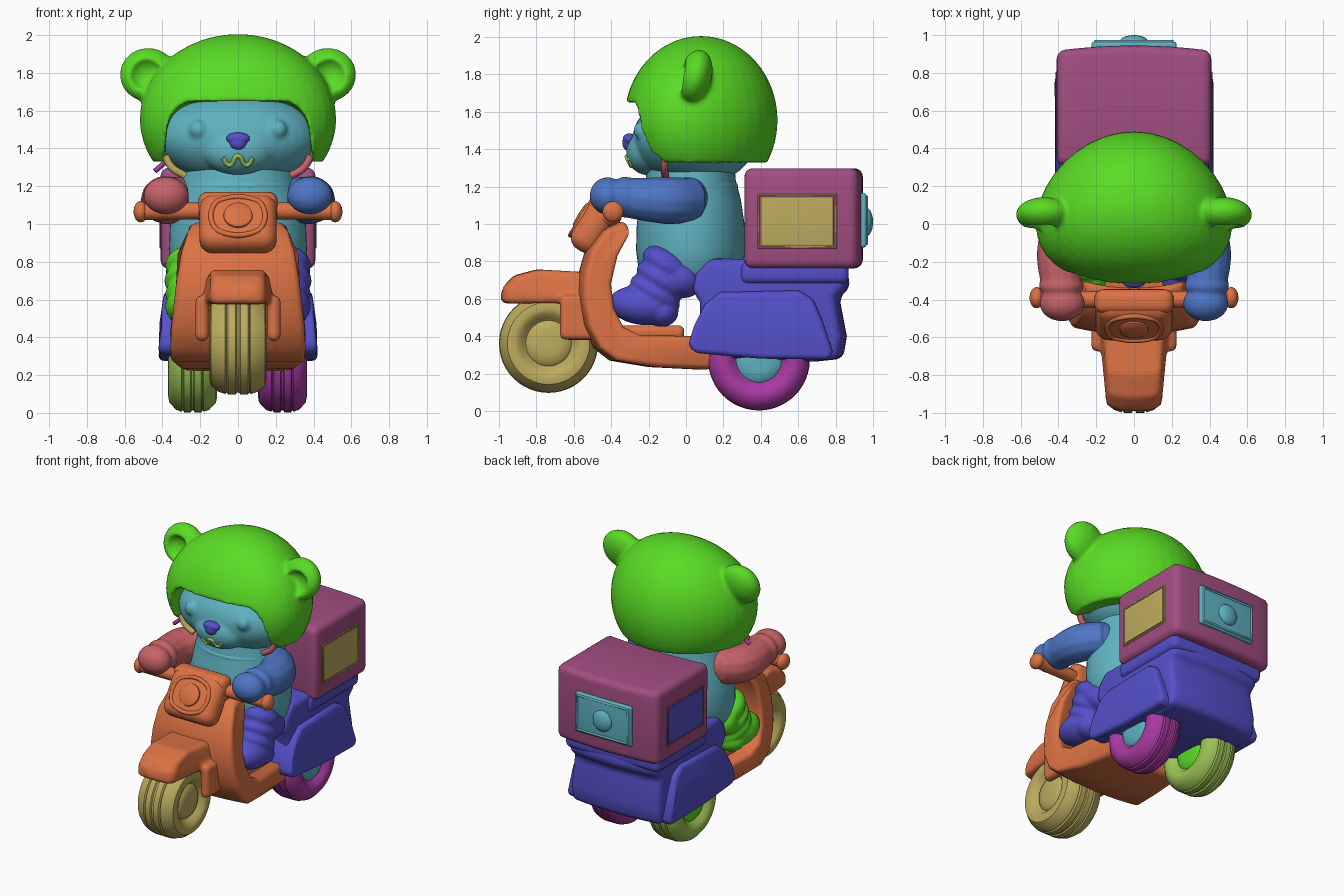
import bpy, bmesh
from math import cos, sin, tau, radians, sqrt
from mathutils import Matrix, Vector

if "Cube" in bpy.data.objects:
    bpy.data.objects.remove(bpy.data.objects["Cube"])


def colour(name, r, g, b):
    m = bpy.data.materials.new(name)
    m.use_nodes = True
    rgba = [(c / 255 / 12.92 if c < 11 else ((c / 255 + .055) / 1.055) ** 2.4) for c in (r, g, b)] + [1]
    m.diffuse_color = rgba
    m.node_tree.nodes["Principled BSDF"].inputs["Base Color"].default_value = rgba
    return m


ORANGE = colour("orange", 220, 114, 68)
TEAL = colour("teal", 95, 178, 193)
GREEN = colour("bright_green", 90, 220, 36)
INDIGO = colour("indigo", 84, 80, 202)
MAUVE = colour("mauve", 162, 78, 130)
KHAKI = colour("khaki", 188, 172, 94)
BLUE = colour("blue", 78, 118, 198)
ROSE = colour("rose", 200, 99, 104)
MAGENTA = colour("magenta", 168, 58, 162)
LIME = colour("lime", 154, 194, 84)


def activate(o):
    bpy.ops.object.select_all(action='DESELECT')
    o.select_set(True)
    bpy.context.view_layer.objects.active = o


def modify(o, kind, **settings):
    activate(o)
    mod = o.modifiers.new(kind, kind)
    for k, v in settings.items():
        setattr(mod, k, v)
    bpy.ops.object.modifier_apply(modifier=mod.name)


def finish(o, name, mat, angle=40):
    o.name = o.data.name = name
    o.data.materials.clear()
    o.data.materials.append(mat)
    activate(o)
    bpy.ops.object.shade_smooth_by_angle(angle=radians(angle))
    return o


def from_bmesh(bm, name):
    bmesh.ops.recalc_face_normals(bm, faces=bm.faces)
    me = bpy.data.meshes.new(name)
    bm.to_mesh(me)
    bm.free()
    o = bpy.data.objects.new(name, me)
    bpy.context.collection.objects.link(o)
    return o


def ball(name, c, r, mat, tilt=0, sweep=0):
    """Ellipsoid; sweep pulls its left and right ends forward."""
    bm = bmesh.new()
    mx = Matrix.Translation(c) @ Matrix.Rotation(radians(tilt), 4, 'X') @ Matrix.Diagonal((*r, 1))
    bmesh.ops.create_uvsphere(bm, u_segments=40, v_segments=24, radius=1, matrix=mx)
    for v in bm.verts:
        v.co.y -= sweep * ((v.co.x - c[0]) / r[0]) ** 2
    return finish(from_bmesh(bm, name), name, mat)


def box(name, c, size, bevel, mat, tilt=0):
    bm = bmesh.new()
    bmesh.ops.create_cube(bm, size=1, matrix=Matrix.Diagonal((*size, 1)))
    o = from_bmesh(bm, name)
    modify(o, 'BEVEL', width=bevel, segments=5)
    o.data.transform(Matrix.Translation(c) @ Matrix.Rotation(radians(tilt), 4, 'X'))
    return finish(o, name, mat, 60)


def prism(name, side, width, bevel, mat, bow=0, steps=8):
    """Side outline (y, z) swept across x; width(y, z) is the half width."""
    bm = bmesh.new()
    rings = []
    for i in range(steps + 1):
        t = 2 * i / steps - 1
        rings.append([bm.verts.new((t * width(y, z), y + bow * t * t, z)) for y, z in side])
    for a, b in zip(rings, rings[1:]):
        for k in range(len(side)):
            j = (k + 1) % len(side)
            bm.faces.new((a[k], a[j], b[j], b[k]))
    bm.faces.new(rings[0])
    bm.faces.new(rings[-1])
    o = from_bmesh(bm, name)
    modify(o, 'BEVEL', width=bevel, segments=4, limit_method='ANGLE', angle_limit=radians(38))
    return finish(o, name, mat, 50)


def lathe(name, pts, mx, mat, seg=48):
    """Profile (radius, height) turned around z, then placed by a matrix."""
    bm = bmesh.new()
    rings = [[bm.verts.new((r * cos(tau * i / seg), r * sin(tau * i / seg), h)) for i in range(seg)] for r, h in pts]
    for a, b in zip(rings, rings[1:]):
        for i in range(seg):
            bm.faces.new((a[i], a[i - 1], b[i - 1], b[i]))
    bmesh.ops.remove_doubles(bm, verts=bm.verts, dist=1e-5)
    bmesh.ops.transform(bm, matrix=mx, verts=bm.verts)
    return finish(from_bmesh(bm, name), name, mat)


def tube(name, pts, radii, mat, cyclic=False):
    cu = bpy.data.curves.new(name, 'CURVE')
    cu.dimensions, cu.bevel_depth, cu.bevel_resolution, cu.use_fill_caps = '3D', 1, 4, True
    sp = cu.splines.new('BEZIER')
    sp.bezier_points.add(len(pts) - 1)
    sp.use_cyclic_u = cyclic
    for i, (p, co) in enumerate(zip(sp.bezier_points, pts)):
        p.co, p.radius = co, radii[i] if isinstance(radii, tuple) else radii
        p.handle_left_type = p.handle_right_type = 'VECTOR' if cyclic and len(pts) == 4 else 'AUTO'
    o = bpy.data.objects.new(name, cu)
    bpy.context.collection.objects.link(o)
    activate(o)
    bpy.ops.object.convert(target='MESH')
    return finish(bpy.context.object, name, mat)


def cut(o, cutter):
    modify(o, 'BOOLEAN', object=cutter, operation='DIFFERENCE', solver='EXACT')
    bpy.data.objects.remove(cutter)


def fuse(name, parts, mat, voxel=.016, smooth=4):
    activate(parts[0])
    for p in parts:
        p.select_set(True)
    bpy.ops.object.join()
    o = parts[0]
    modify(o, 'REMESH', mode='VOXEL', voxel_size=voxel)
    modify(o, 'SMOOTH', factor=.5, iterations=smooth)
    return finish(o, name, mat, 80)


# Helmet with two hollow round ears and an arched face opening
shell = ball("shell", (0, .08, 1.555), (.52, .41, .45), GREEN, 0, .08)
opening = box("opening", (0, -.3, 1.34), (.75, .6, .62), .13, GREEN)
for v in opening.data.vertices:
    v.co.x *= 1 + .35 * (1.5 - v.co.z)
cut(shell, opening)
cut(shell, box("rim_cut", (0, 0, .83), (2, 2, 1), .01, GREEN))
parts = [shell]
for s in (-1, 1):
    ear = ball("ear", (s * .475, .05, 1.79), (.15, .088, .145), GREEN, -14)
    cut(ear, ball("hollow", (s * .485, -.04, 1.79), (.09, .07, .09), GREEN, -14))
    parts.append(ear)
fuse("helmet", parts, GREEN, .014, 3)

# Bear head and body
parts = [ball("head", (0, .045, 1.455), (.42, .33, .25), TEAL, 0, .06),
         ball("muzzle", (0, -.2, 1.385), (.19, .12, .125), TEAL)]
parts += [ball("eye", (s * .21, -.235, 1.5), (.05, .045, .05), TEAL) for s in (-1, 1)]
fuse("head", parts, TEAL, .013, 3)
lathe("body", [(0, .68), (.3, .69), (.345, .74), (.365, .86), (.36, 1.0), (.335, 1.13), (.3, 1.24), (.29, 1.36), (0, 1.4)],
      Matrix.Translation((0, .025, 0)) @ Matrix.Diagonal((1, .8, 1, 1)), TEAL)
tube("neck_roll", [(.28 * cos(tau * i / 12), .025 + .225 * sin(tau * i / 12), 1.2) for i in range(12)], .028, TEAL, True)
fuse("nose", [ball("bridge", (0, -.303, 1.453), (.064, .036, .032), INDIGO),
              ball("tip", (0, -.307, 1.43), (.045, .033, .04), INDIGO)], INDIGO, .006, 4)
tube("mouth", [(x, -.2 - .118 * sqrt(1 - (x / .19) ** 2 - ((z - 1.385) / .125) ** 2), z)
               for x, z in ((-.08, 1.35), (-.045, 1.312), (0, 1.36), (.045, 1.312), (.08, 1.35))], .013, LIME)

# Chin straps, arms and legs
for s, side, arm, leg, strap in ((1, "left", BLUE, INDIGO, ROSE), (-1, "right", ROSE, GREEN, KHAKI)):
    tube(side + "_strap", [(s * .385, -.11, 1.36), (s * .35, -.115, 1.3), (s * .28, -.11, 1.255)], .02, strap)
    parts = [tube("sleeve", [(s * .28, .04, 1.13), (s * .38, -.1, 1.125), (s * .385, -.36, 1.145)], (.12, .128, .105), arm),
             ball("shoulder", (s * .28, .02, 1.13), (.12, .1, .12), arm),
             ball("cuff", (s * .385, -.33, 1.145), (.12, .06, .11), arm),
             ball("hand", (s * .38, -.42, 1.15), (.12, .095, .1), arm)]
    fuse(side + "_arm", parts, arm, .014, 3)
    parts = [ball("fold", (s * .255, y, z), r, leg, -32) for y, z, r in
             ((-.1, .78, (.13, .145, .085)), (-.03, .71, (.125, .12, .1)), (-.13, .7, (.135, .15, .075)),
              (-.165, .63, (.13, .15, .07)))]
    parts.append(ball("foot", (s * .26, -.23, .565), (.125, .185, .105), leg, -6))
    parts.append(ball("heel", (s * .26, -.13, .53), (.11, .09, .08), leg))
    fuse(side + "_leg", parts, leg, .012, 2)
tube("strap_tip", [(-.37, -.1, 1.34), (-.44, -.11, 1.28)], .014, MAGENTA)

# Leg shield and floor in one curved sweep
prism("leg_shield", [(-.36, 1.02), (-.46, .97), (-.54, .86), (-.58, .72), (-.585, .6), (-.56, .46), (-.5, .34),
                     (-.41, .27), (-.2, .235), (.1, .22), (.14, .3), (.1, .4), (-.28, .405), (-.37, .45), (-.42, .55),
                     (-.435, .68), (-.4, .83), (-.33, .96)],
      lambda y, z: .37 - .11 * max(z - .3, 0) - .1 * max(y + .35, 0) - max(z - .95, 0) - .8 * max(.28 - z, 0),
      .035, ORANGE, bow=.04)
box("floor_mat", (0, -.19, .42), (.5, .36, .075), .03, ORANGE)

# Front mudguard hood with a fork cover on each side
parts = [prism("hood", [(-.995, .575), (-.985, .66), (-.92, .725), (-.8, .757), (-.5, .74), (-.45, .575)],
               lambda y, z: min(.205, .15 + .4 * (y + .99)) * (1 - 1.5 * max(z - .6, 0)), .04, ORANGE, bow=.02)]
for s in (-1, 1):
    parts.append(box("fork", (s * .19, -.565, .5), (.07, .22, .24), .03, ORANGE))
fuse("front_mudguard", parts, ORANGE, .013, 3)

# Headlight unit and handlebar
box("headlight_housing", (0, -.485, 1.0), (.41, .17, .33), .075, ORANGE, -32)
tilt = Matrix.Translation((0, -.485, 1.0)) @ Matrix.Rotation(radians(-32), 4, 'X')
frame = [(.13, -.06), (.13, .06), (.09, .1), (-.09, .1), (-.13, .06), (-.13, -.06), (-.09, -.1), (.09, -.1)]
tube("headlight_frame", [tilt @ Vector((x, -.08, z)) for x, z in frame], .014, ORANGE, True)
lathe("headlight", [(0, .105), (.06, .102), (.075, .094), (.08, .07), (0, .07)],
      tilt @ Matrix.Rotation(radians(90), 4, 'X'), ORANGE)
tube("handlebar", [(-.53, -.39, 1.065), (-.2, -.4, 1.07), (.2, -.4, 1.07), (.53, -.39, 1.065)], .045, ORANGE)
box("handlebar_cover", (0, -.41, 1.08), (.42, .13, .18), .05, ORANGE)
for s in (-1, 1):
    ball("grip_end", (s * .515, -.39, 1.065), (.038, .056, .056), ORANGE)

# Rear bodywork: side shells, tail and seat
prism("side_shells", [(.01, .35), (.045, .46), (.1, .57), (.18, .635), (.6, .645), (.68, .6), (.73, .48), (.785, .32),
                      (.77, .275), (.4, .28), (.05, .31)],
      lambda y, z: .42 - .15 * max(z - .45, 0), .045, INDIGO)
prism("tail", [(.1, .4), (.1, .58), (.055, .65), (.08, .74), (.15, .815), (.85, .81), (.88, .66), (.82, .61),
               (.86, .4), (.84, .28), (.7, .265), (.2, .285)],
      lambda y, z: .36, .045, INDIGO, bow=-.03)
box("seat_ledge", (0, .58, .74), (.76, .58, .12), .04, INDIGO)


# Wheels
def wheel(name, x, y, z, R, w, tyre, hub):
    half = [(0, .7 * w), (.11, .7 * w), (.12, .66 * w), (.135, .74 * w), (.155, .92 * w), (.185, w), (.22, .95 * w),
            (R - .014, .68 * w), (R - .003, .45 * w), (R - .012, .4 * w), (R, .35 * w), (R, .08 * w), (R - .01, .04 * w)]
    turn = Matrix.Translation((x, y, z)) @ Matrix.Rotation(radians(90), 4, 'Y')
    lathe(name + "_tyre", half + [(r, -h) for r, h in reversed(half)], turn, tyre)
    cap = [(0, .84 * w), (.06, .83 * w), (.105, .79 * w), (.124, .66 * w)]
    lathe(name + "_hub", cap + [(r, -h) for r, h in reversed(cap)], turn, hub)


wheel("front_wheel", 0, -.735, .362, .265, .15, KHAKI, KHAKI)
wheel("left_rear_wheel", .235, .39, .275, .272, .13, MAGENTA, TEAL)
wheel("right_rear_wheel", -.24, .39, .275, .272, .13, LIME, GREEN)

# Delivery box with side panels and a rear latch
prism("delivery_box", [(.335, .763), (.945, .763), (.945, 1.298), (.335, 1.298)], lambda y, z: .41, .045, MAUVE, bow=-.028)
for s, mat in ((1, KHAKI), (-1, INDIGO)):
    box("side_panel", (s * .411, .595, 1.015), (.009, .385, .255), .002, mat)
    tube("panel_frame", [(s * .407, .595 + a * .207, 1.015 + b * .14) for a, b in ((-1, -1), (1, -1), (1, 1), (-1, 1))],
         .008, KHAKI if s > 0 else MAUVE, True)
box("latch_plate", (0, .945, 1.02), (.45, .04, .29), .015, TEAL)
tube("latch_frame", [(a * .205, .962, 1.02 + b * .125) for a, b in ((-1, -1), (1, -1), (1, 1), (-1, 1))], .012, TEAL, True)
ball("latch_knob", (0, .965, 1.01), (.075, .035, .075), TEAL)
